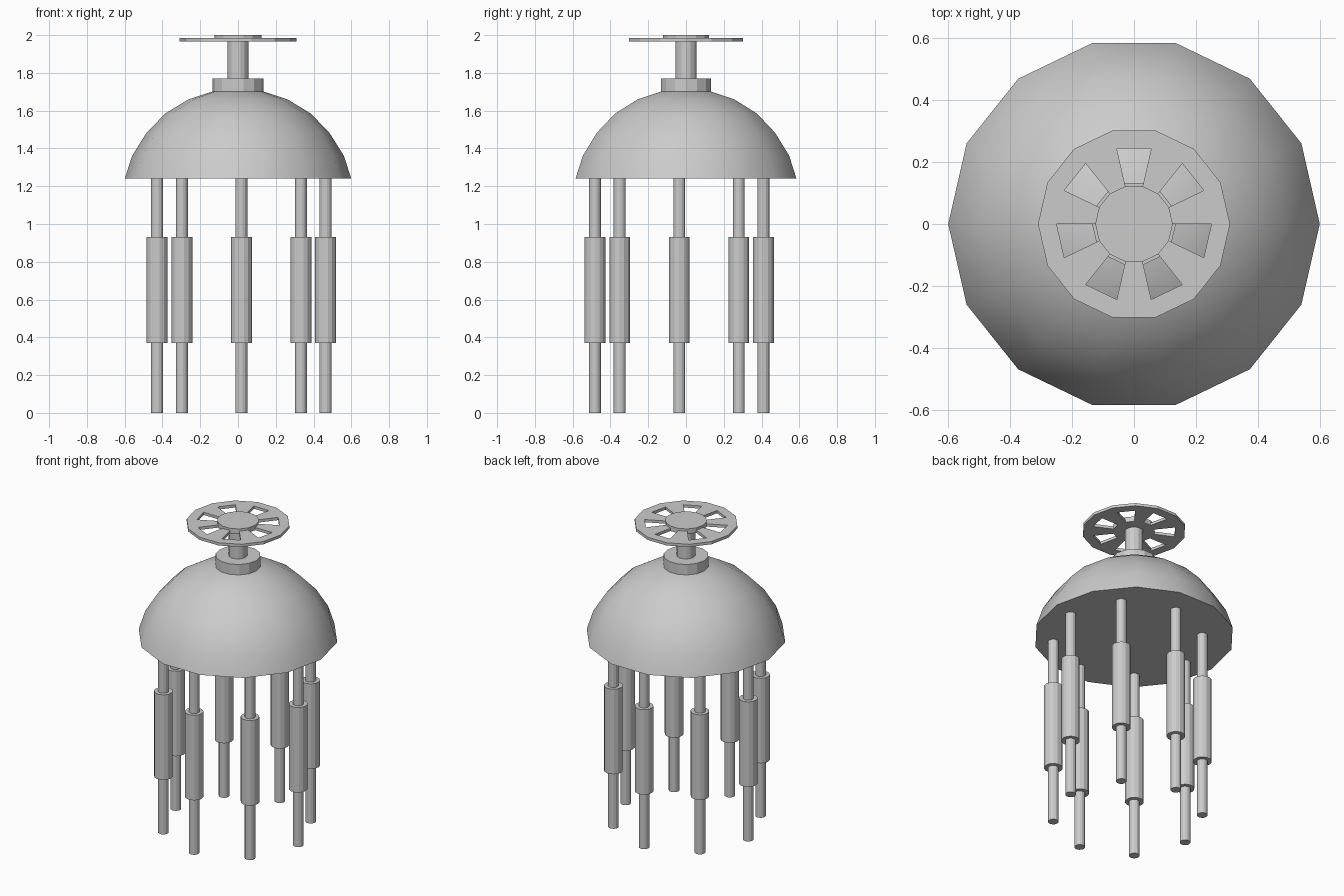
import bpy, bmesh
from math import cos, sin, tau

if "Cube" in bpy.data.objects:
    bpy.data.objects.remove(bpy.data.objects["Cube"])

SIDES = 14


def add_object(name, bm):
    bmesh.ops.recalc_face_normals(bm, faces=bm.faces)
    mesh = bpy.data.meshes.new(name)
    bm.to_mesh(mesh)
    bm.free()
    obj = bpy.data.objects.new(name, mesh)
    bpy.context.collection.objects.link(obj)
    return obj


def ring(bm, r, z, x=0, y=0):
    return [bm.verts.new((x + r * cos(tau * i / SIDES), y + r * sin(tau * i / SIDES), z))
            for i in range(SIDES)]


def lathe(name, profile, x=0, y=0):
    """Revolve (radius, z) points into a closed solid with flat caps."""
    bm = bmesh.new()
    rings = [ring(bm, r, z, x, y) for r, z in profile]
    for a, b in zip(rings, rings[1:]):
        for i in range(SIDES):
            j = (i + 1) % SIDES
            bm.faces.new((a[i], a[j], b[j], b[i]))
    bm.faces.new(rings[0])
    bm.faces.new(rings[-1])
    return add_object(name, bm)


# Smooth dome with a flat underside
dome = lathe("dome", [(0.6, 1.24), (0.56, 1.362), (0.484, 1.483), (0.385, 1.585),
                      (0.262, 1.66), (0.13, 1.703), (0.02, 1.712)])
for p in dome.data.polygons:
    p.use_smooth = len(p.vertices) == 4

# Collar, stem and wheel hub
lathe("collar", [(0.135, 1.70), (0.135, 1.77)])
lathe("stem", [(0.056, 1.76), (0.056, 1.975)])
lathe("wheel_hub", [(0.125, 1.967), (0.125, 2.0)])

# Handwheel: flat rings with every other segment of the middle ring left open
bm = bmesh.new()
rings = [ring(bm, r, 1.967) for r in (0.125, 0.25, 0.31)]
for k in range(2):
    for i in range(SIDES):
        if k == 0 and i % 2:
            continue
        j = (i + 1) % SIDES
        bm.faces.new((rings[k][i], rings[k + 1][i], rings[k + 1][j], rings[k][j]))
# the opening pattern is centred on +y (segment 3) and repeats every two segments
ext = bmesh.ops.extrude_face_region(bm, geom=bm.faces[:])
for v in ext["geom"]:
    if isinstance(v, bmesh.types.BMVert):
        v.co.z = 1.985
add_object("handwheel", bm)

# Eight legs with thicker sleeves, on a slightly offset circle
for n in range(8):
    x = 0.018 + 0.446 * cos(tau * n / 8)
    y = -0.036 + 0.446 * sin(tau * n / 8)
    lathe(f"leg_{n + 1}", [(0.032, 0), (0.032, 1.245)], x, y)
    lathe(f"leg_sleeve_{n + 1}", [(0.056, 0.37), (0.056, 0.93)], x, y)
